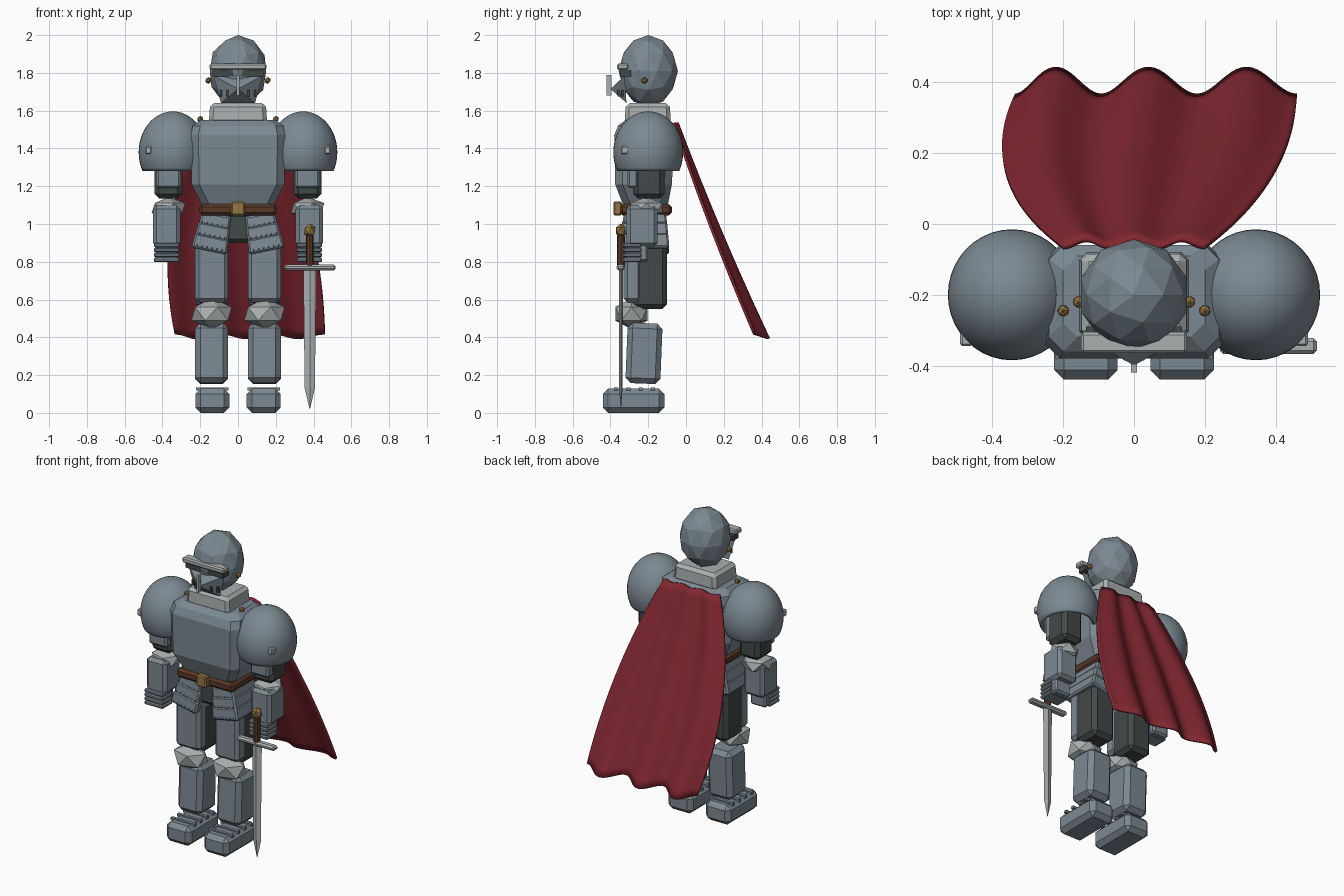
import bpy, bmesh, math
from mathutils import Vector, Matrix

if "Cube" in bpy.data.objects:
    bpy.data.objects.remove(bpy.data.objects["Cube"])


def mat(name, c):
    m = bpy.data.materials.new(name)
    m.diffuse_color = (*c, 1)
    m.use_nodes = True
    m.node_tree.nodes["Principled BSDF"].inputs["Base Color"].default_value = m.diffuse_color
    return m


STEEL = mat("steel", (0.20, 0.25, 0.29))
LIGHT = mat("bright_steel", (0.40, 0.43, 0.43))
DARK = mat("dark_cloth", (0.055, 0.065, 0.065))
BROWN = mat("leather", (0.10, 0.04, 0.02))
GOLD = mat("brass", (0.30, 0.18, 0.06))
RED = mat("red_cloth", (0.22, 0.02, 0.03))


def finish(name, bm, m, smooth=False):
    bmesh.ops.recalc_face_normals(bm, faces=bm.faces)
    me = bpy.data.meshes.new(name)
    bm.to_mesh(me)
    bm.free()
    me.materials.append(m)
    for p in me.polygons:
        p.use_smooth = smooth
    ob = bpy.data.objects.new(name, me)
    bpy.context.collection.objects.link(ob)
    return ob


def box(name, xs, ys, zs, m=STEEL, bevel=0.0, taper=1.0, rot=(0, 0, 0)):
    """Chamfered box between the given ranges; taper scales its top."""
    bm = bmesh.new()
    bmesh.ops.create_cube(bm, size=1)
    for v in bm.verts:
        k = taper if v.co.z > 0 else 1
        v.co = Vector((v.co.x * (xs[1] - xs[0]) * k, v.co.y * (ys[1] - ys[0]) * k,
                       v.co.z * (zs[1] - zs[0])))
    if bevel:
        bmesh.ops.bevel(bm, geom=bm.edges[:], offset=bevel, segments=1, affect='EDGES')
    ob = finish(name, bm, m)
    ob.location = (sum(xs) / 2, sum(ys) / 2, sum(zs) / 2)
    ob.rotation_euler = rot
    return ob


def ico(name, c, r, m, sub=1):
    bm = bmesh.new()
    bmesh.ops.create_icosphere(bm, subdivisions=sub, radius=1)
    bmesh.ops.transform(bm, matrix=Matrix.Translation(c) @ Matrix.Diagonal((*r, 1)), verts=bm.verts)
    return finish(name, bm, m)


def rivets(name, pts, r, m=STEEL):
    bm = bmesh.new()
    for p in pts:
        bmesh.ops.create_icosphere(bm, subdivisions=1, radius=r, matrix=Matrix.Translation(p))
    return finish(name, bm, m)


def loft(name, rings, m):
    """Closed solid through equal-length rings of points."""
    bm = bmesh.new()
    vs = [[bm.verts.new(p) for p in ring] for ring in rings]
    n = len(vs[0])
    for a, b in zip(vs, vs[1:]):
        for i in range(n):
            bm.faces.new((a[i], a[(i + 1) % n], b[(i + 1) % n], b[i]))
    bm.faces.new(vs[0])
    bm.faces.new(vs[-1])
    return finish(name, bm, m)


def mid(c, w):
    return (c - w / 2, c + w / 2)


# Helmet with brow bar, eye slit, pointed visor and nose bar
ico("helmet", (0, -0.2, 1.81), (0.157, 0.157, 0.19), STEEL, 2)
box("brow_bar", (-0.15, 0.15), (-0.365, -0.305), (1.815, 1.85), LIGHT, 0.008)
box("eye_slit", (-0.135, 0.135), (-0.348, -0.29), (1.78, 1.812), DARK)
bm = bmesh.new()
base = [bm.verts.new(p) for p in ((-0.13, -0.325, 1.785), (0.13, -0.325, 1.785),
                                  (0.09, -0.315, 1.64), (-0.09, -0.315, 1.64))]
tip = bm.verts.new((0, -0.4, 1.715))
for i in range(4):
    bm.faces.new((base[i], base[(i + 1) % 4], tip))
bm.faces.new(base)
finish("visor", bm, STEEL)
box("nose_bar", (-0.008, 0.008), (-0.42, -0.395), (1.68, 1.79), LIGHT)
for s in (-1, 1):
    for x in (0.055, 0.09):
        box("vent_slot", mid(s * x, 0.012), (-0.362 + (x - .055) * .55, -0.33), (1.675, 1.71), DARK)
rivets("visor_pivots", [(s * 0.157, -0.22, 1.76) for s in (-1, 1)], 0.018, GOLD)
box("gorget", (-0.155, 0.155), (-0.325, -0.08), (1.53, 1.64), LIGHT, 0.02, 0.95)

# Breastplate from chamfered sections: z, half width, front, back
rings = []
for z, w, f, b in ((1.08, 0.18, -0.325, -0.1), (1.21, 0.245, -0.375, -0.075),
                   (1.47, 0.25, -0.38, -0.06), (1.52, 0.24, -0.36, -0.06), (1.55, 0.2, -0.32, -0.09)):
    c = 0.04
    rings.append([(-w, f + c, z), (-w + c, f, z), (w - c, f, z), (w, f + c, z),
                  (w, b - c, z), (w - c, b, z), (-w + c, b, z), (-w, b - c, z)])
loft("breastplate", rings, STEEL)
rivets("cape_clasps", [(s * 0.2, -0.245, 1.555) for s in (-1, 1)], 0.018, GOLD)

# Belt and hips
box("belt", (-0.205, 0.205), (-0.35, -0.075), (1.045, 1.105), BROWN, 0.015)
box("buckle", (-0.036, 0.036), (-0.385, -0.34), (1.045, 1.12), GOLD, 0.008)
box("hips", (-0.16, 0.16), (-0.31, -0.11), (0.9, 1.06), DARK, 0.02)

for s in (-1, 1):
    side = "left_" if s > 0 else "right_"
    # Tassets: three overlapping tilted plates with rivet rows
    tilt = 0.2
    for i, (d, w, h) in enumerate(((0.065, 0.165, 0.07), (0.005, 0.178, 0.075), (-0.06, 0.19, 0.08))):
        x, z = s * (0.133 - d * math.sin(tilt)), 0.955 + d * math.cos(tilt)
        f = -0.335 - i * 0.01
        box(side + "tasset", mid(x, w), (f, -0.1 + i * 0.006), mid(z, h), STEEL, 0.01, 0.95, (0, -s * tilt, 0))
        pts = []
        for k in range(6):
            u, v = (k - 2.5) * 0.027, -0.022
            pts.append((x + s * (u * math.cos(tilt) - v * math.sin(tilt)), f,
                        z + u * math.sin(tilt) + v * math.cos(tilt)))
        rivets(side + "tasset_rivets", pts, 0.005)

    # Legs
    lx = s * 0.14
    box(side + "thigh", mid(lx, 0.165), (-0.28, -0.1), (0.55, 0.93), DARK, 0.025)
    box(side + "thigh_plate", mid(lx, 0.175), (-0.33, -0.235), (0.585, 0.91), STEEL, 0.02)
    ico(side + "knee_guard", (lx, -0.288, 0.525), (0.12, 0.1, 0.082), LIGHT)
    box(side + "shin_guard", mid(lx, 0.175), (-0.315, -0.13), (0.155, 0.475), STEEL, 0.028, 1, (-0.04, 0, 0))
    box(side + "boot", mid(s * 0.136, 0.18), (-0.44, -0.115), (0, 0.128), STEEL, 0.028)
    for k in range(4):
        box(side + "boot_lame", mid(s * 0.136, 0.172), mid(-0.37 + k * 0.065, 0.02), (0.118, 0.135))

    # Pauldron: open dome with a shell thickness
    bm = bmesh.new()
    bmesh.ops.create_uvsphere(bm, u_segments=40, v_segments=24, radius=1)
    bmesh.ops.transform(bm, verts=bm.verts, matrix=Matrix.Translation((s * 0.345, -0.2, 1.38))
                        @ Matrix.Diagonal((0.181, 0.185, 0.216, 1)))
    bmesh.ops.bisect_plane(bm, geom=bm.verts[:] + bm.edges[:] + bm.faces[:],
                           plane_co=(0, 0, 1.28), plane_no=(0, 0, 1), clear_inner=True)
    ob = finish(side + "pauldron", bm, STEEL, True)
    md = ob.modifiers.new("shell", 'SOLIDIFY')
    md.thickness = 0.018
    md.offset = -1
    bpy.context.view_layer.objects.active = ob
    ob.select_set(True)
    bpy.ops.object.shade_smooth_by_angle(angle=math.radians(40))
    ob.select_set(False)
    box(side + "pauldron_bolt", mid(s * 0.474, 0.034), (-0.345, -0.29), (1.37, 1.412), LIGHT, 0.006)

    # Arms
    ax = s * 0.368
    box(side + "upper_arm", mid(ax, 0.148), (-0.28, -0.115), (1.135, 1.42), DARK, 0.025)
    box(side + "upper_arm_plate", mid(ax, 0.13), (-0.31, -0.21), (1.19, 1.42), STEEL, 0.012)
    ico(side + "elbow_guard", (ax, -0.21, 1.085), (0.1, 0.1, 0.058), LIGHT)
    box(side + "forearm", mid(s * 0.378, 0.145), (-0.315, -0.15), (0.88, 1.1), STEEL, 0.02)
    box(side + "hand", mid(s * 0.378, 0.115), (-0.32, -0.2), (0.8, 0.9), STEEL, 0.012)
    for k in range(4):
        box(side + "finger_plate", mid(s * 0.378, 0.136), (-0.335, -0.235), mid(0.81 + k * 0.026, 0.023), STEEL, 0.006)

# Sword, point down beside the left leg
sx, sy = 0.38, -0.345
ico("pommel", (sx, sy, 0.965), (0.034, 0.03, 0.038), GOLD)
bm = bmesh.new()
bmesh.ops.create_cone(bm, cap_ends=True, segments=8, radius1=0.021, radius2=0.021, depth=0.16,
                      matrix=Matrix.Translation((sx, sy, 0.86)))
finish("grip", bm, BROWN)
box("crossguard", (sx - 0.137, sx + 0.137), mid(sy, 0.045), (0.755, 0.785), LIGHT, 0.01)
blade = []
for z, w, t in ((0.76, 0.034, 0.011), (0.13, 0.027, 0.009), (0.02, 0.001, 0.001)):
    blade.append([(sx - w, sy, z), (sx, sy - t, z), (sx + w, sy, z), (sx, sy + t, z)])
loft("blade", blade, LIGHT)

# Cape: rippled sheet sweeping backwards
NU, NV = 60, 24
bm = bmesh.new()
grid = []
for j in range(NV + 1):
    t = j / NV
    xl = -0.2 - 0.505 * t + 0.37 * t * t
    xr = 0.2 + 0.5 * t - 0.24 * t * t
    row = []
    for i in range(NU + 1):
        u = i / NU
        wave = -math.cos(6 * math.pi * u)
        x = xl + (xr - xl) * u ** (1 + 0.08 * t)
        y = -0.055 + 0.4 * t + 0.055 * t * t + (0.01 + 0.028 * t) * wave
        z = 1.535 - 1.13 * t - 0.012 * t * wave
        row.append(bm.verts.new((x, y, z)))
    grid.append(row)
for a, b in zip(grid, grid[1:]):
    for i in range(NU):
        bm.faces.new((a[i], a[i + 1], b[i + 1], b[i]))
cape = finish("cape", bm, RED, True)
md = cape.modifiers.new("thickness", 'SOLIDIFY')
md.thickness = 0.014
md.offset = 0
